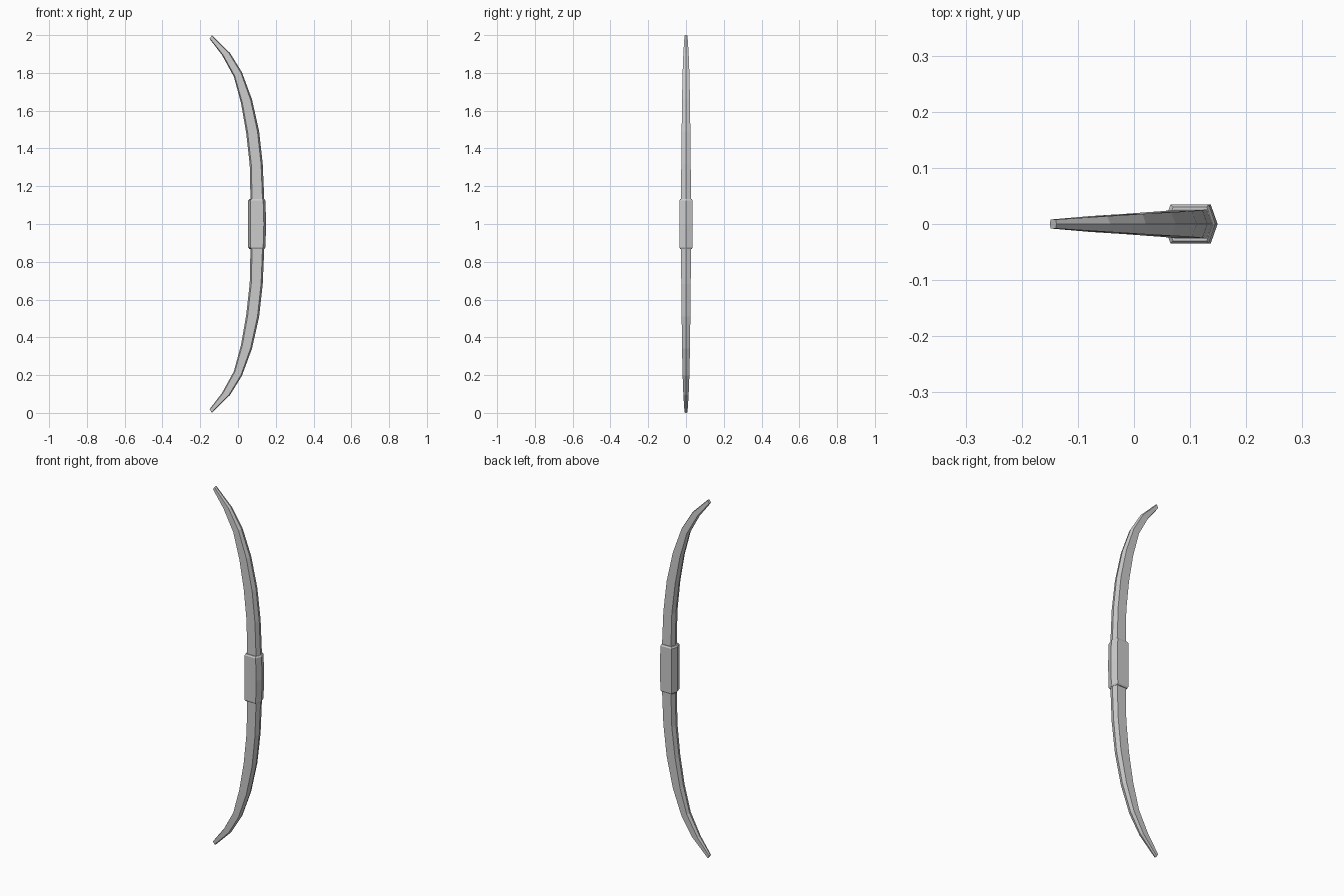
import bpy, bmesh
from mathutils import Vector

if "Cube" in bpy.data.objects:
    bpy.data.objects.remove(bpy.data.objects["Cube"])


def loft(name, stations):
    """Loft hexagonal sections: (inner x, inner z, outer x, outer z, half width)."""
    bm = bmesh.new()
    rings = []
    for xi, zi, xo, zo, w in stations:
        a, b = Vector((xi, 0, zi)), Vector((xo, 0, zo))
        side = Vector((0, w, 0))
        p, q = a.lerp(b, 0.12), a.lerp(b, 0.87)
        pts = [a, p - side, q - side, b, q + side, p + side]
        rings.append([bm.verts.new(v) for v in pts])
    for r, s in zip(rings, rings[1:]):
        for i in range(6):
            j = (i + 1) % 6
            bm.faces.new((r[i], r[j], s[j], s[i]))
    bm.faces.new(rings[0])
    bm.faces.new(rings[-1])
    bmesh.ops.recalc_face_normals(bm, faces=bm.faces)
    mesh = bpy.data.meshes.new(name)
    bm.to_mesh(mesh)
    bm.free()
    obj = bpy.data.objects.new(name, mesh)
    bpy.context.collection.objects.link(obj)
    return obj


def symmetric(upper):
    """Mirror the upper stations about the bow's middle, z = 1."""
    lower = [(a, 2 - b, c, 2 - d, w) for a, b, c, d, w in upper]
    return lower + [s for s in reversed(upper) if s[1] != 1]


# Curved, tapering limbs from tip to middle
loft("bow_limbs", symmetric([
    (-0.150, 1.980, -0.138, 2.000, 0.008),
    (-0.085, 1.895, -0.042, 1.905, 0.014),
    (-0.022, 1.780, 0.021, 1.803, 0.018),
    (0.016, 1.640, 0.074, 1.660, 0.021),
    (0.043, 1.485, 0.112, 1.490, 0.023),
    (0.062, 1.315, 0.131, 1.317, 0.025),
    (0.066, 1.130, 0.139, 1.130, 0.026),
    (0.066, 1.000, 0.140, 1.000, 0.026),
]))

# Thicker grip wrapped around the middle
loft("grip", symmetric([
    (0.060, 1.132, 0.140, 1.132, 0.030),
    (0.054, 1.124, 0.145, 1.124, 0.035),
    (0.054, 1.000, 0.149, 1.000, 0.035),
]))
